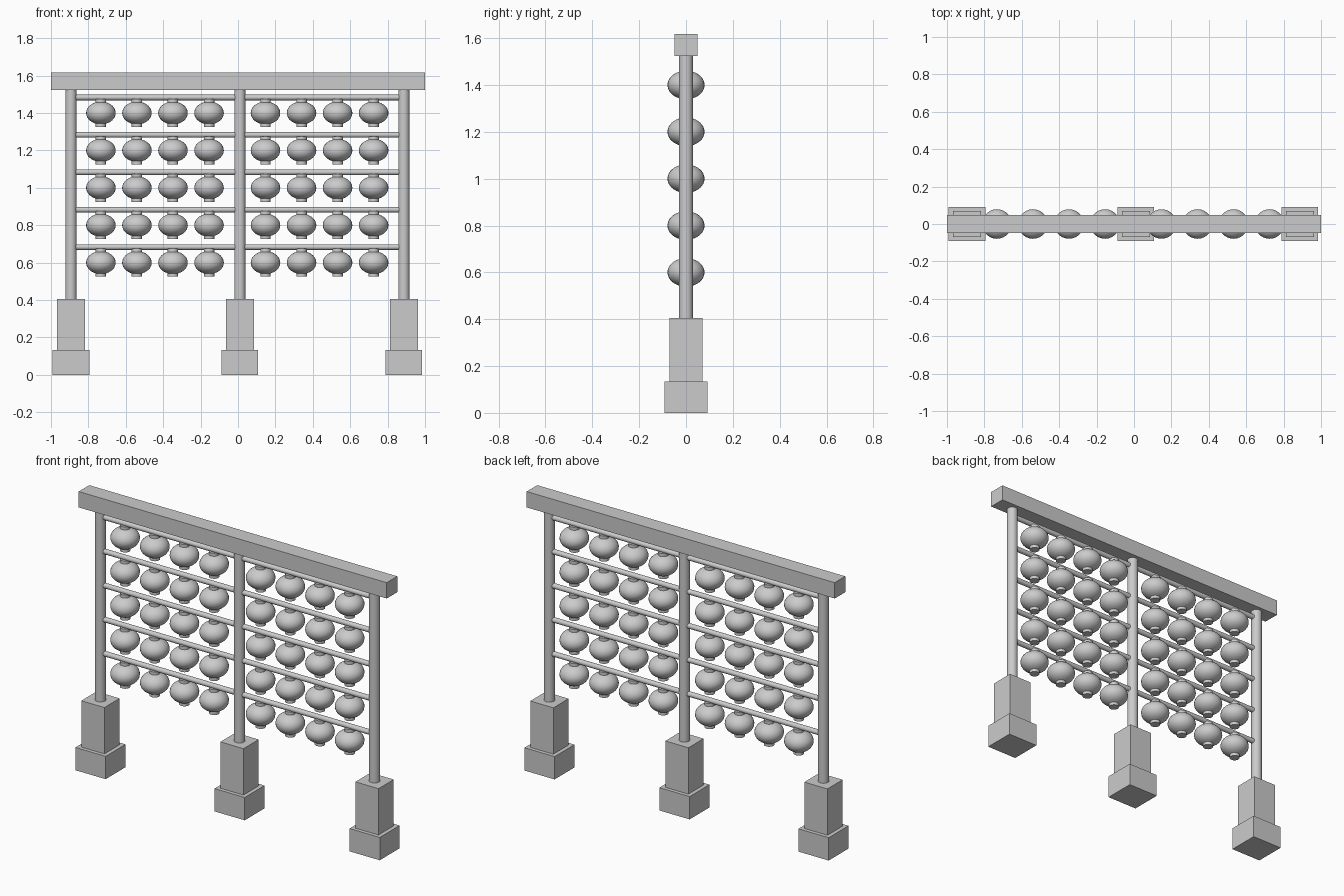
import bpy, bmesh, math
from mathutils import Matrix

if "Cube" in bpy.data.objects:
    bpy.data.objects.remove(bpy.data.objects["Cube"])


def finish(bm, name, smooth=False):
    bmesh.ops.recalc_face_normals(bm, faces=bm.faces)
    mesh = bpy.data.meshes.new(name)
    bm.to_mesh(mesh)
    bm.free()
    obj = bpy.data.objects.new(name, mesh)
    bpy.context.collection.objects.link(obj)
    if smooth:
        shade(obj)
    return obj


def shade(obj):
    bpy.ops.object.select_all(action='DESELECT')
    obj.select_set(True)
    bpy.context.view_layer.objects.active = obj
    bpy.ops.object.shade_smooth_by_angle(angle=math.radians(35))


def box(name, x, width, depth, z0, z1):
    bm = bmesh.new()
    m = Matrix.Translation((x, 0, (z0 + z1) / 2)) @ Matrix.Diagonal((width, depth, z1 - z0, 1))
    bmesh.ops.create_cube(bm, size=1, matrix=m)
    return finish(bm, name)


def rod(name, centre, radius, length, along_x=False, sides=24):
    bm = bmesh.new()
    m = Matrix.Translation(centre)
    if along_x:
        m = m @ Matrix.Rotation(math.pi / 2, 4, 'Y')
    bmesh.ops.create_cone(bm, cap_ends=True, segments=sides, radius1=radius,
                          radius2=radius, depth=length, matrix=m)
    return finish(bm, name, True)


def lantern_mesh(sides=28):
    # round squashed body with a short collar above and below
    r, h, c, e = 0.079, 0.061, 0.028, 0.075
    a0 = math.acos(c / r)
    arc = [-a0 + 2 * a0 * i / 14 for i in range(15)]
    profile = [(0, -e), (c, -e)] + [(r * math.cos(a), h * math.sin(a)) for a in arc] + [(c, e), (0, e)]
    bm = bmesh.new()
    verts = [bm.verts.new((x, 0, z)) for x, z in profile]
    edges = [bm.edges.new(p) for p in zip(verts, verts[1:])]
    bmesh.ops.spin(bm, geom=verts + edges, cent=(0, 0, 0), axis=(0, 0, 1),
                   angle=2 * math.pi, steps=sides)
    bmesh.ops.remove_doubles(bm, verts=bm.verts, dist=1e-5)
    return bm


# top beam
box("top_beam", 0, 2.0, 0.098, 1.524, 1.617)

# posts on stepped plinths
for side, x in (("left", -0.893), ("middle", 0.01), ("right", 0.887)):
    box(side + "_plinth_base", x, 0.196, 0.184, 0, 0.134)
    box(side + "_plinth", x, 0.15, 0.141, 0.134, 0.406)
    rod(side + "_post", (x, 0, 0.965), 0.03, 1.12)

# hanging rods and lanterns
lantern = finish(lantern_mesh(), "lantern", True)
first = True
for row in range(5):
    z = 1.4 - 0.2 * row
    for x0, x1, start in ((-0.867, -0.015, -0.733), (0.034, 0.863, 0.147)):
        rod("hanging_rod", ((x0 + x1) / 2, 0, z + 0.083), 0.015, x1 - x0, True, 16)
        for i in range(4):
            obj = lantern if first else lantern.copy()
            if not first:
                bpy.context.collection.objects.link(obj)
            first = False
            obj.location = (start + 0.1927 * i, 0, z)
